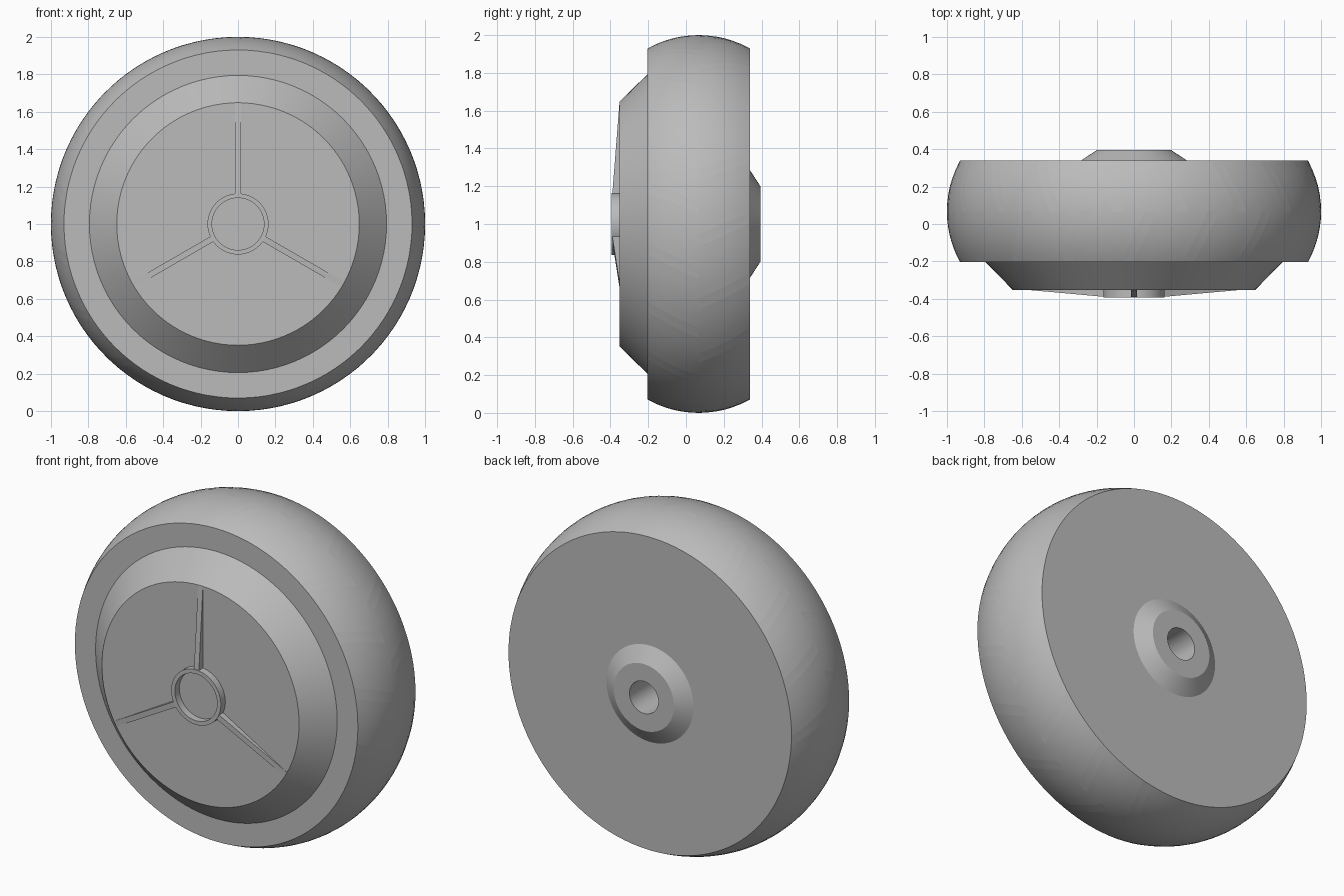
import bpy, bmesh
from math import cos, sin, radians, sqrt
from mathutils import Vector, Matrix

if "Cube" in bpy.data.objects:
    bpy.data.objects.remove(bpy.data.objects["Cube"])

AXLE = Vector((0, 0, 1))          # wheel centre, axis along y
FRONT, BACK = -0.203, 0.338       # tyre side walls
MID, HALF = (FRONT + BACK) / 2, (BACK - FRONT) / 2
EDGE, CROWN = 0.93, 1.0           # tyre radius at the walls and the middle

grey = bpy.data.materials.new("plain_grey")
grey.use_nodes = True
grey.diffuse_color = (0.5, 0.5, 0.5, 1)
grey.node_tree.nodes["Principled BSDF"].inputs["Base Color"].default_value = grey.diffuse_color


def polar(r, y, degrees):
    a = radians(degrees)
    return AXLE + Vector((r * cos(a), y, r * sin(a)))


def finish(bm, name):
    bmesh.ops.recalc_face_normals(bm, faces=bm.faces[:])
    mesh = bpy.data.meshes.new(name)
    bm.to_mesh(mesh)
    bm.free()
    obj = bpy.data.objects.new(name, mesh)
    bpy.context.collection.objects.link(obj)
    mesh.materials.append(grey)
    bpy.ops.object.select_all(action='DESELECT')
    obj.select_set(True)
    bpy.context.view_layer.objects.active = obj
    bpy.ops.object.shade_smooth_by_angle(angle=radians(25))
    return obj


def lathe(profile, angles, twist=lambda y: 0, loop=False):
    """Revolve (radius, y) points about the axle; open profiles get flat caps."""
    bm = bmesh.new()
    rings = [[bm.verts.new(polar(r, y, a + twist(y))) for a in angles] for r, y in profile]
    n, rows = len(angles), len(rings)
    grid = []
    for i in range(rows if loop else rows - 1):
        a, b = rings[i], rings[(i + 1) % rows]
        grid.append([bm.faces.new((a[j], a[(j + 1) % n], b[(j + 1) % n], b[j])) for j in range(n)])
    if not loop:
        bm.faces.new(rings[0])
        bm.faces.new(rings[-1])
    return bm, grid


# Tyre: crowned lathe whose grid zigzags so the slanted grooves follow its lines
ARC = (HALF ** 2 + (CROWN - EDGE) ** 2) / (2 * (CROWN - EDGE))


def crown(y):
    return CROWN - ARC + sqrt(ARC ** 2 - (y - MID) ** 2)


def zigzag(y):
    return 3.5 * (2 * abs(y - MID) / HALF - 1)


LIP, STEPS = 0.003, 6
front_rows = [FRONT] + [FRONT + LIP + (HALF - LIP) * i / STEPS for i in range(STEPS)]
tread = front_rows + [MID] + [2 * MID - y for y in reversed(front_rows)]
section = [(crown(y), y) for y in tread] + [(0.2, BACK), (0.2, FRONT)]
columns = [10 * k - 1.6 + a for k in range(36) for a in (-1.85, 1.85, 5)]
bm, grid = lathe(section, columns, zigzag, loop=True)

# Grooves: front and back rows staggered by half a pitch, sunk towards the axle
grooves = []
for k in range(36):
    first = 1 if k % 2 else STEPS + 1
    grooves += [grid[row][3 * k] for row in range(first, first + STEPS)]
sunk = bmesh.ops.extrude_face_region(bm, geom=grooves)["geom"]
for v in sunk:
    if isinstance(v, bmesh.types.BMVert):
        out = v.co - AXLE
        out.y = 0
        v.co -= out.normalized() * 0.018
finish(bm, "tyre")

# Wheel disc, front hub ring and rear boss with its axle hole
round_angles = [i * 3.75 for i in range(96)]
FACE, TIP = -0.352, -0.394
finish(lathe([(0.794, -0.19), (0.794, FRONT), (0.648, FACE)], round_angles)[0], "wheel_disc")
finish(lathe([(0.139, -0.34), (0.139, TIP), (0.163, TIP), (0.163, -0.34)],
             round_angles, loop=True)[0], "front_hub_ring")
finish(lathe([(0.095, 0), (0.095, 0.395), (0.198, 0.395), (0.286, BACK),
              (0.286, 0.33), (0.11, 0.33), (0.11, -0.02)], round_angles)[0], "rear_boss")

# Three tapered ribs from the hub ring to the rim of the disc
for i, angle in enumerate((90, 210, 330)):
    bm = bmesh.new()
    side = [(0.15, -0.34), (0.15, TIP + 0.003), (0.648, FACE), (0.64, -0.34)]
    face = bm.faces.new([bm.verts.new((r, y, -0.016)) for r, y in side])
    new = bmesh.ops.extrude_face_region(bm, geom=[face], use_keep_orig=True)["geom"]
    bmesh.ops.translate(bm, vec=(0, 0, 0.032),
                        verts=[v for v in new if isinstance(v, bmesh.types.BMVert)])
    bm.transform(Matrix.Translation(AXLE) @ Matrix.Rotation(radians(-angle), 4, 'Y'))
    finish(bm, "rib_%d" % (i + 1))
